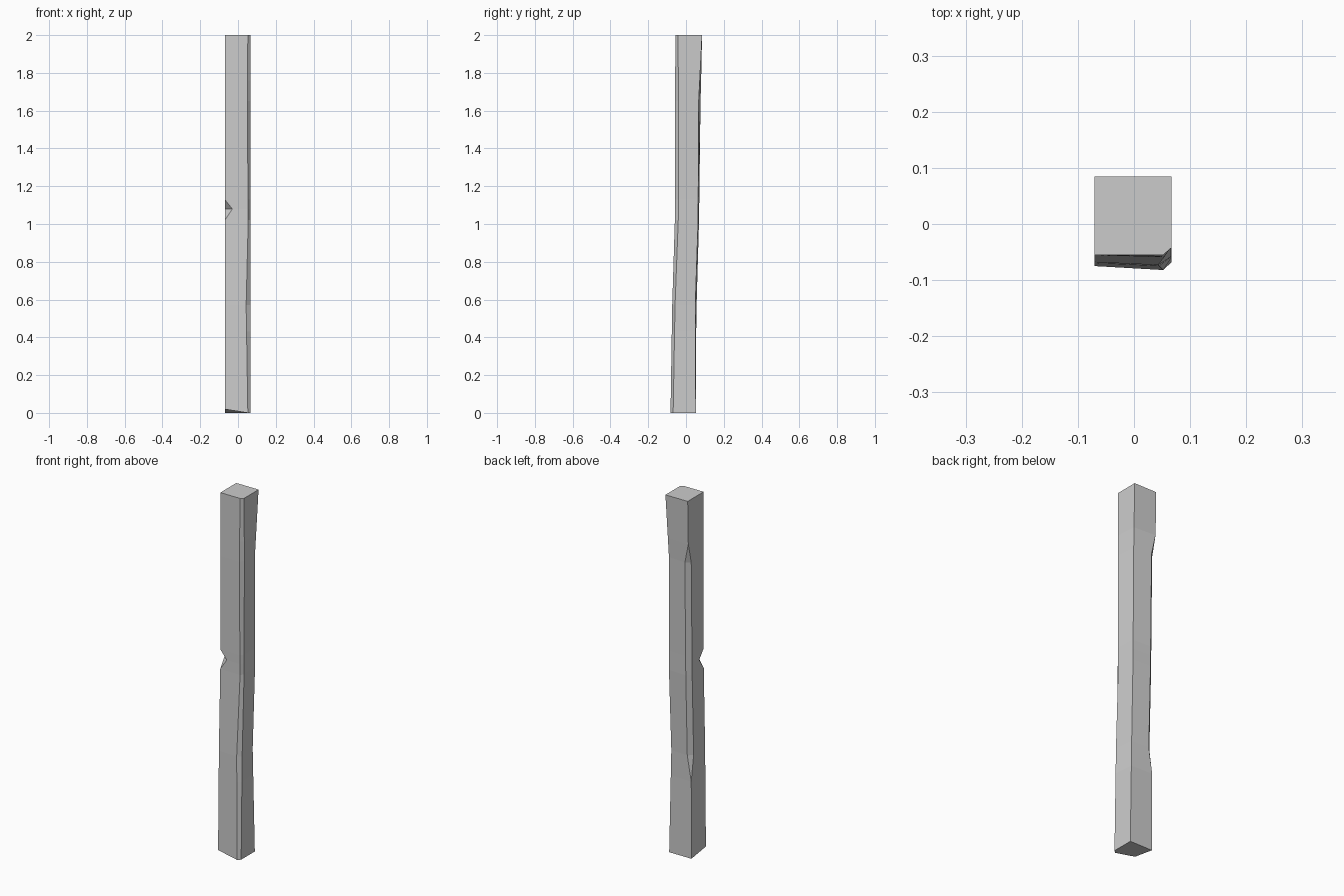
import bpy, bmesh

if "Cube" in bpy.data.objects:
    bpy.data.objects.remove(bpy.data.objects["Cube"])

# Corner tracks going round the post: (z, x, y) key points, linear between
front_left = [(0, -.07, -.075), (.57, -.07, -.068), (1.02, -.07, -.056), (2, -.07, -.055)]
back_left = [(0, -.07, .052), (.43, -.07, .054), (.57, -.07, .056), (1.02, -.07, .069),
             (1.65, -.07, .077), (1.76, -.07, .080), (2, -.07, .085)]
front_right_a = [(0, .052, -.082), (.57, .043, -.073), (1.02, .054, -.059), (1.65, .049, -.059), (2, .052, -.055)]
front_right_b = [(0, .067, -.068), (.57, .066, -.058), (1.02, .066, -.041), (1.65, .067, -.040), (2, .067, -.042)]
back_right = [(0, .067, .052), (.57, .056, .049), (1.02, .060, .064), (1.65, .058, .067), (2, .067, .085)]

levels = [0, .43, .57, 1.02, 1.08, 1.13, 1.65, 1.76, 2]


def sample(track, z):
    for (z0, x0, y0), (z1, x1, y1) in zip(track, track[1:]):
        if z <= z1:
            t = (z - z0) / (z1 - z0)
            return x0 + (x1 - x0) * t, y0 + (y1 - y0) * t


bm = bmesh.new()
rings = []
for z in levels:
    notch = .04 if z == 1.08 else 0              # nick in the front left edge
    worn = .023 if .5 < z < 1.7 else 0           # worn chamfer on the back left edge
    fx, fy = sample(front_left, z)
    bx, by = sample(back_left, z)
    points = [(fx, fy + notch), (fx + notch, fy),
              sample(front_right_a, z), sample(front_right_b, z), sample(back_right, z),
              (bx + worn, by), (bx, by - worn)]
    # the front left foot is slightly lifted
    rings.append([bm.verts.new((x, y, .02 if z == 0 and i < 2 else z))
                  for i, (x, y) in enumerate(points)])

# Skin the rings and cap the ends
for low, high in zip(rings, rings[1:]):
    for i in range(7):
        j = (i + 1) % 7
        bm.faces.new((low[i], low[j], high[j], high[i]))
bm.faces.new(rings[0][::-1])
bm.faces.new(rings[-1])

# Collapse the split corners where there is no notch or chamfer
bmesh.ops.remove_doubles(bm, verts=bm.verts, dist=.0005)
bmesh.ops.recalc_face_normals(bm, faces=bm.faces)

mesh = bpy.data.meshes.new("wooden_post")
bm.to_mesh(mesh)
bm.free()
bpy.context.collection.objects.link(bpy.data.objects.new("wooden_post", mesh))
